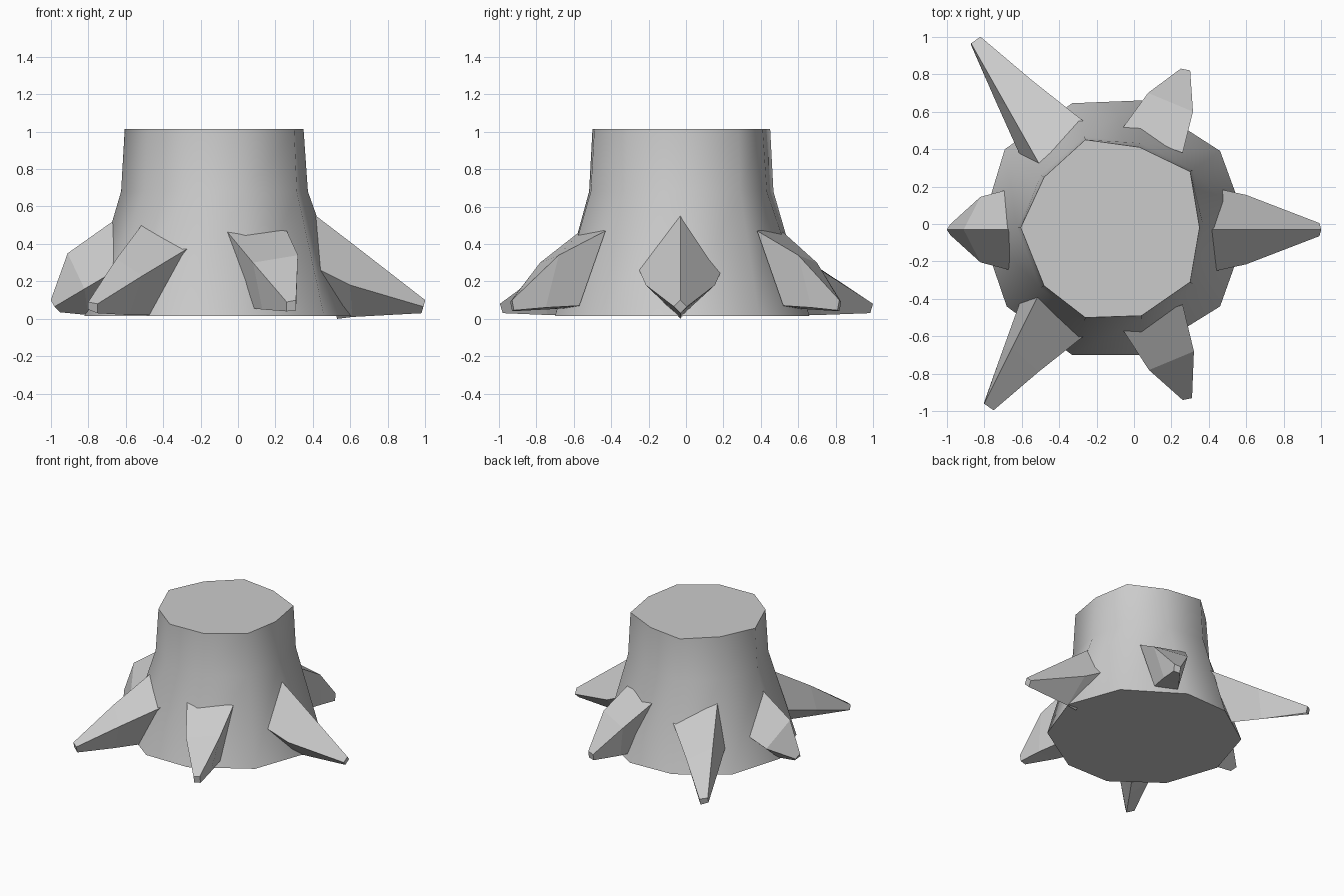
import bpy
import bmesh
import math
from mathutils import Vector

cube = bpy.data.objects.get("Cube")
if cube:
    bpy.data.objects.remove(cube, do_unlink=True)

# Single matte grey for the whole stump
grey = bpy.data.materials.new("stump_grey")
grey.use_nodes = True
colour = (0.6, 0.6, 0.6, 1.0)
grey.diffuse_color = colour
grey.node_tree.nodes["Principled BSDF"].inputs["Base Color"].default_value = colour


def loft(name, rings):
    """Skin a stack of equal-sized rings and cap both ends."""
    bm = bmesh.new()
    loops = [[bm.verts.new(point) for point in ring] for ring in rings]
    count = len(loops[0])
    for lower, upper in zip(loops, loops[1:]):
        for i in range(count):
            j = (i + 1) % count
            bm.faces.new((lower[i], lower[j], upper[j], upper[i]))
    bm.faces.new(loops[0])
    bm.faces.new(loops[-1])
    bmesh.ops.recalc_face_normals(bm, faces=bm.faces)
    mesh = bpy.data.meshes.new(name)
    bm.to_mesh(mesh)
    bm.free()
    mesh.materials.append(grey)
    obj = bpy.data.objects.new(name, mesh)
    bpy.context.collection.objects.link(obj)
    return obj


# Trunk: irregular ten-sided outlines, flaring towards the ground
top_outline = [(0.35, -0.02), (0.30, 0.28), (0.03, 0.41), (-0.26, 0.45), (-0.48, 0.25),
               (-0.605, -0.02), (-0.48, -0.33), (-0.26, -0.50), (0.04, -0.49), (0.30, -0.31)]
foot_outline = [(0.61, -0.02), (0.46, 0.39), (0.04, 0.66), (-0.33, 0.645), (-0.69, 0.40),
                (-0.82, -0.03), (-0.68, -0.44), (-0.33, -0.70), (0.04, -0.70), (0.46, -0.44)]


def trunk_ring(flare, height):
    pairs = zip(top_outline, foot_outline)
    return [Vector(a).lerp(Vector(b), flare).to_3d() + Vector((0, 0, height)) for a, b in pairs]


trunk = loft("trunk", [trunk_ring(1, 0.015), trunk_ring(0.09, 0.68), trunk_ring(0, 1.015)])
bpy.context.view_layer.objects.active = trunk
trunk.select_set(True)
bpy.ops.object.shade_smooth_by_angle(angle=math.radians(60))
trunk.select_set(False)


def straight_root(name, top, side, bottom, middle=-0.03):
    """Root with a diamond section; side points are (x, half width, z)."""
    rings = []
    for (tx, tz), (sx, width, sz), (bx, bz) in zip(top, side, bottom):
        rings.append([(tx, middle, tz), (sx, middle + width, sz),
                      (bx, middle, bz), (sx, middle - width, sz)])
    loft(name, rings)


straight_root("left_root",
              top=[(0.41, 0.555), (0.60, 0.41), (1.0, 0.10)],
              side=[(0.44, 0.22, 0.26), (0.60, 0.185, 0.18), (0.99, 0.035, 0.065)],
              bottom=[(0.53, 0.0), (0.61, 0.01), (0.98, 0.03)])
straight_root("right_root",
              top=[(-0.67, 0.52), (-0.91, 0.35), (-1.0, 0.10)],
              side=[(-0.65, 0.22, 0.26), (-0.82, 0.175, 0.16), (-0.98, 0.03, 0.065)],
              bottom=[(-0.72, 0.015), (-0.80, 0.02), (-0.95, 0.035)])


def root_pair(side, rails, tip_shift):
    """Front root from four edge rails, and its back twin with a shifted tip."""
    rings = [list(ring) for ring in zip(*rails)]
    loft("front_" + side + "_root", rings)
    back = []
    for step, ring in enumerate(rings):
        shift = Vector(tip_shift) * step / 2
        back.append([Vector((x, -0.05 - y, z)) + shift for x, y, z in ring])
    loft("back_" + side + "_root", back)


root_pair("right", [
    [(-0.50, -0.36, 0.52), (-0.65, -0.66, 0.32), (-0.80, -0.96, 0.09)],
    [(-0.27, -0.60, 0.375), (-0.51, -0.79, 0.23), (-0.75, -0.995, 0.08)],
    [(-0.43, -0.53, 0.02), (-0.58, -0.74, 0.02), (-0.75, -0.98, 0.03)],
    [(-0.61, -0.42, 0.20), (-0.70, -0.67, 0.13), (-0.80, -0.95, 0.05)],
], tip_shift=(-0.07, 0.055, 0))

root_pair("left", [
    [(-0.07, -0.55, 0.48), (0.08, -0.78, 0.30), (0.26, -0.94, 0.09)],
    [(0.26, -0.43, 0.47), (0.32, -0.68, 0.34), (0.31, -0.93, 0.10)],
    [(0.24, -0.57, 0.07), (0.28, -0.75, 0.06), (0.31, -0.92, 0.045)],
    [(0.04, -0.57, 0.06), (0.13, -0.74, 0.05), (0.26, -0.93, 0.04)],
], tip_shift=(-0.01, -0.06, 0))
